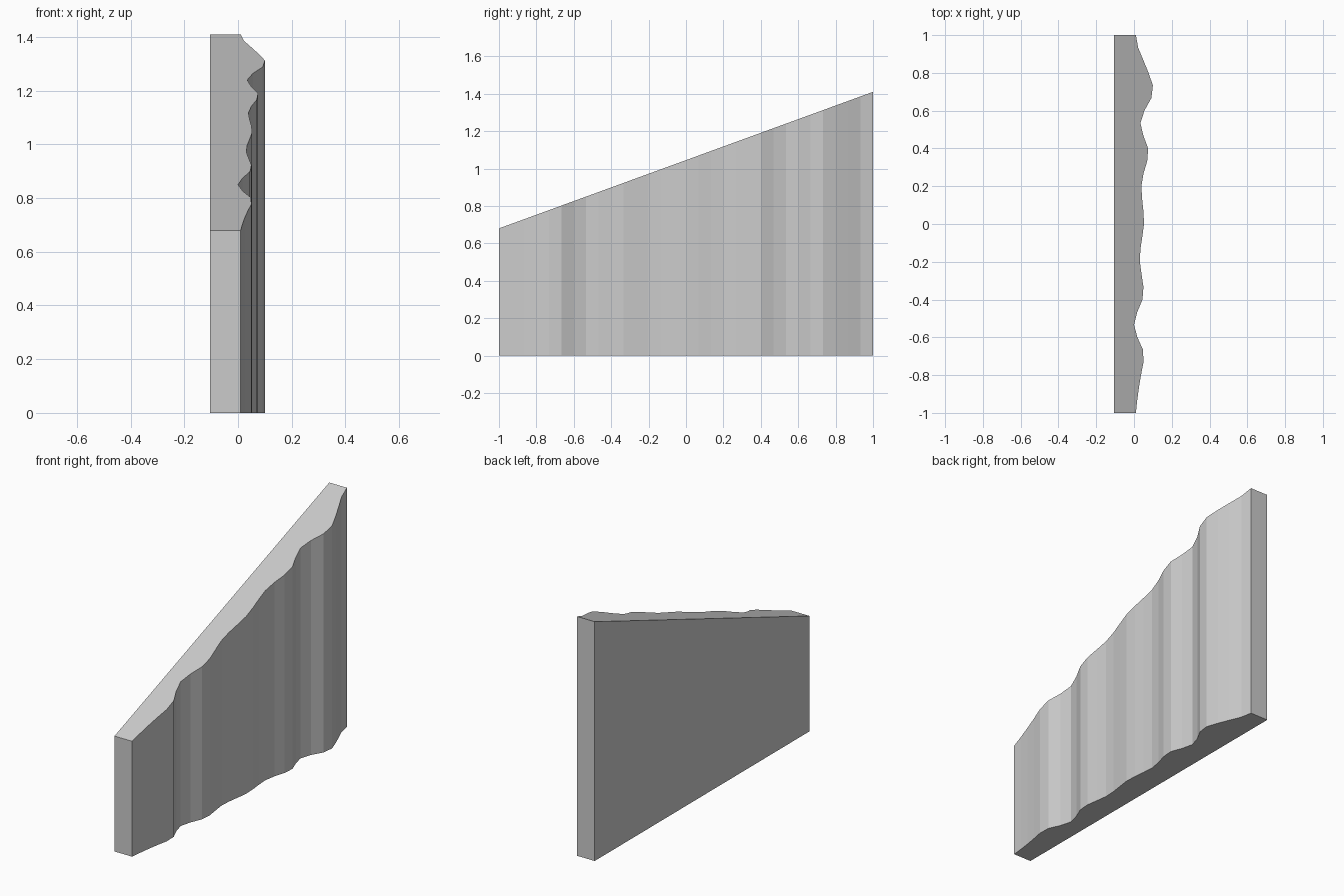
import bpy, bmesh

if "Cube" in bpy.data.objects:
    bpy.data.objects.remove(bpy.data.objects["Cube"])

# Depth of the rippled face, sampled evenly from front (y=-1) to back (y=1)
RIPPLE = [0.01, 0.017, 0.026, 0.037, 0.05, 0.048, 0.018, 0.0, 0.017, 0.045, 0.05,
          0.04, 0.031, 0.034, 0.044, 0.053, 0.05, 0.043, 0.039, 0.05, 0.07, 0.075,
          0.05, 0.034, 0.055, 0.092, 0.1, 0.077, 0.05, 0.022, 0.01]
BACK_X = -0.105
LOW, HIGH = 0.68, 1.41


def top_height(y):
    return LOW + (HIGH - LOW) * (y + 1) / 2


# Plan outline: flat back side, then the rippled side
n = len(RIPPLE) - 1
outline = [(x, -1 + 2 * i / n) for i, x in enumerate(RIPPLE)]
outline += [(BACK_X, 1), (BACK_X, -1)]

# Extrude the outline up to the sloping top
bm = bmesh.new()
lower = [bm.verts.new((x, y, 0)) for x, y in outline]
upper = [bm.verts.new((x, y, top_height(y))) for x, y in outline]
bm.faces.new(lower[::-1])
bm.faces.new(upper)
for i in range(len(outline)):
    j = (i + 1) % len(outline)
    bm.faces.new((lower[i], lower[j], upper[j], upper[i]))
bmesh.ops.recalc_face_normals(bm, faces=bm.faces)

mesh = bpy.data.meshes.new("rippled_wall")
bm.to_mesh(mesh)
bm.free()

# Plain grey finish
grey = bpy.data.materials.new("light grey")
grey.diffuse_color = (0.6, 0.6, 0.6, 1)
grey.use_nodes = True
grey.node_tree.nodes["Principled BSDF"].inputs["Base Color"].default_value = grey.diffuse_color
mesh.materials.append(grey)

wall = bpy.data.objects.new("rippled_wall", mesh)
bpy.context.collection.objects.link(wall)
